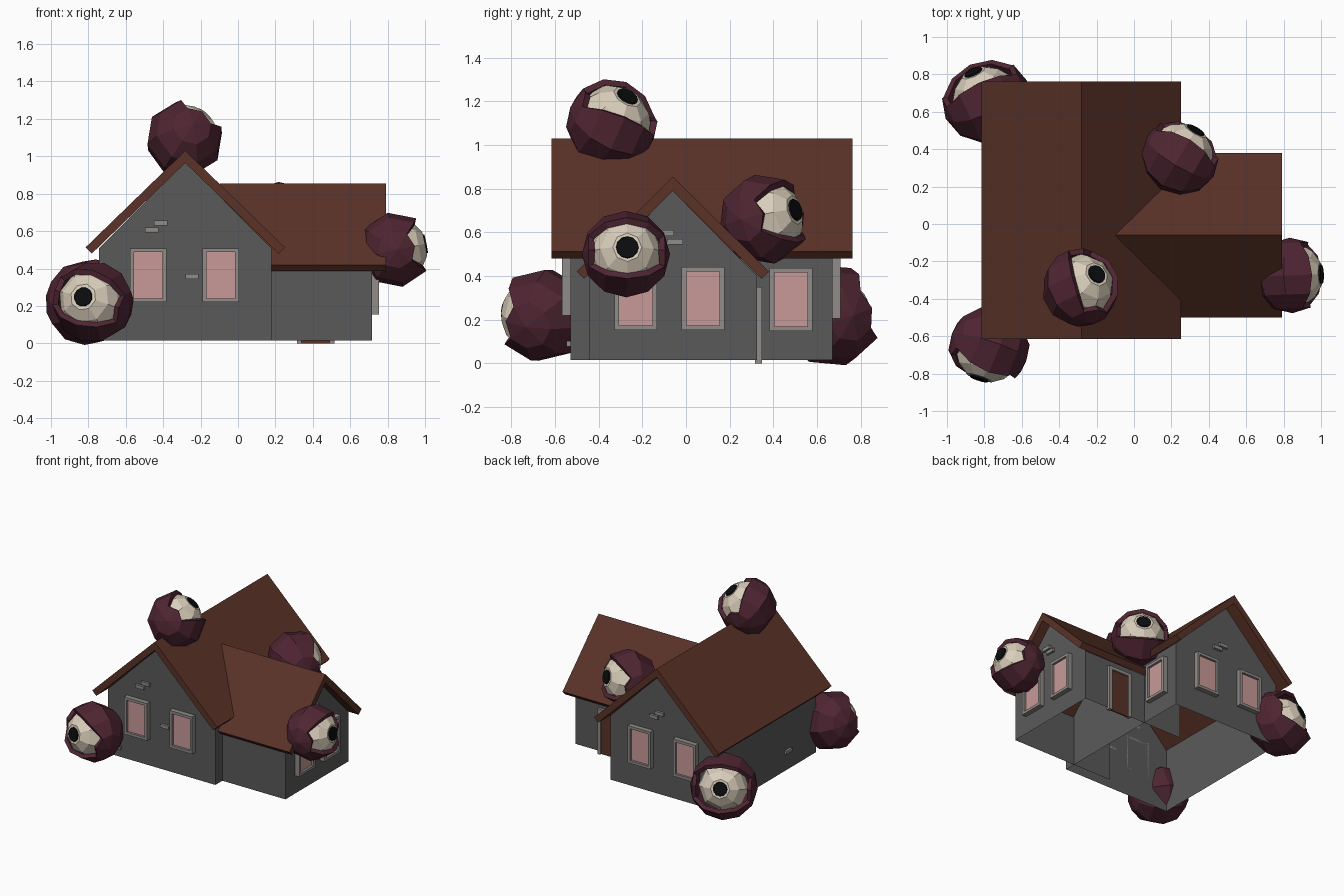
import bpy, bmesh, math
from mathutils import Vector, Matrix

if "Cube" in bpy.data.objects:
    bpy.data.objects.remove(bpy.data.objects["Cube"])


def material(name, r, g, b):
    def lin(c):
        c /= 255
        return c / 12.92 if c < 0.04 else ((c + 0.055) / 1.055) ** 2.4
    m = bpy.data.materials.new(name)
    m.diffuse_color = (lin(r), lin(g), lin(b), 1)
    m.use_nodes = True
    m.node_tree.nodes["Principled BSDF"].inputs["Base Color"].default_value = m.diffuse_color
    return m


WALL = material("grey wall", 90, 90, 90)
ROOF = material("brown roof", 90, 50, 39)
TRIM = material("stone trim", 144, 140, 136)
GLASS = material("pink glass", 200, 154, 152)
LID = material("dark purple lid", 79, 37, 50)
BALL = material("cream eyeball", 218, 206, 187)
BLACK = material("black pupil", 10, 12, 13)


def finish(name, bm, mat, recalc=True):
    if recalc:
        bmesh.ops.recalc_face_normals(bm, faces=bm.faces)
    me = bpy.data.meshes.new(name)
    bm.to_mesh(me)
    bm.free()
    me.materials.append(mat)
    ob = bpy.data.objects.new(name, me)
    bpy.context.collection.objects.link(ob)
    return ob


def prism(name, profile, axis, a, b, mat, open_bottom=False, open_start=False):
    """Extrude a (horizontal, z) profile along 'x' or 'y'; the last edge is the bottom."""
    bm = bmesh.new()
    place = (lambda h, z, t: (t, h, z)) if axis == 'x' else (lambda h, z, t: (h, t, z))
    rows = [[bm.verts.new(place(h, z, t)) for h, z in profile] for t in (a, b)]
    n = len(profile)
    if not open_start:
        bm.faces.new(rows[0])
    bm.faces.new(rows[1])
    # the two slope faces and the floor are left out of an open wall shell
    for i in ((0, 3) if open_bottom else range(n)):
        j = (i + 1) % n
        bm.faces.new((rows[0][i], rows[0][j], rows[1][j], rows[1][i]))
    return finish(name, bm, mat)


def gable_walls(name, axis, c, half, eave, peak, a, b, open_start=False):
    p = [(c - half, 0.015), (c - half, eave), (c, peak), (c + half, eave), (c + half, 0.015)]
    return prism(name, p, axis, a, b, WALL, True, open_start)


def gable_roof(name, axis, c, half, eave, ridge, a, b, t=0.047):
    ang = math.atan2(ridge - eave, half)
    s, k = t * math.sin(ang), t * math.cos(ang)
    p = [(c - half, eave), (c, ridge), (c + half, eave), (c + half - s, eave - k),
         (c, ridge - t / math.cos(ang)), (c - half + s, eave - k)]
    return prism(name, p, axis, a, b, ROOF)


# main house and side wing
gable_walls("main_walls", 'y', -0.282, 0.46, 0.51, 0.97, -0.53, 0.67)
gable_walls("wing_walls", 'x', -0.06, 0.385, 0.40, 0.79, -0.15, 0.717, True)
gable_roof("main_roof", 'y', -0.282, 0.533, 0.513, 1.03, -0.615, 0.763)
gable_roof("wing_roof", 'x', -0.06, 0.44, 0.42, 0.855, -0.095, 0.79)


# details on walls: boxes given as (u0, u1, z0, z1, d0, d1), d = distance out of the wall
def on_wall(name, normal, dist, boxes, mat):
    n = Vector(normal)
    u = Vector((0, 0, 1)).cross(n)
    bm = bmesh.new()
    for u0, u1, z0, z1, d0, d1 in boxes:
        made = bmesh.ops.create_cube(bm, size=1)["verts"]
        for v in made:
            p = u * (u0 if v.co.x < 0 else u1) + n * (dist + (d0 if v.co.y < 0 else d1))
            p.z = z0 if v.co.z < 0 else z1
            v.co = p
    return finish(name, bm, mat)


def window(name, normal, dist, u, z, w=0.195, h=0.288, f=0.021):
    l, r, b, t = u - w / 2, u + w / 2, z - h / 2, z + h / 2
    d = 0.037
    on_wall(name + "_frame", normal, dist, [
        (l, l + f, b, t, 0, d), (r - f, r, b, t, 0, d),
        (l + f, r - f, b, b + f, 0, d), (l + f, r - f, t - f, t, 0, d)], TRIM)
    on_wall(name + "_glass", normal, dist,
            [(l + f, r - f, b + f, t - f, 0.012, 0.02)], GLASS)


FRONT, BACK, RIGHT, LEFT = (0, -1, 0), (0, 1, 0), (1, 0, 0), (-1, 0, 0)
for i, x in enumerate((-0.48, -0.092)):
    window(f"front_window_{i}", FRONT, 0.53, x, 0.364)
    window(f"back_window_{i}", BACK, 0.67, -x, 0.35)
for i, y in enumerate((-0.23, 0.078)):
    window(f"wing_window_{i}", RIGHT, 0.717, y, 0.297)
window("inner_window", RIGHT, 0.178, 0.481, 0.292)


# loose stones: centre positions on each wall
def stones(name, normal, dist, spots):
    on_wall(name, normal, dist,
            [(u - 0.036, u + 0.036, z - 0.013, z + 0.013, 0, 0.018) for u, z in spots], TRIM)


stones("front_stones", FRONT, 0.53, [(-0.412, 0.643), (-0.46, 0.606), (-0.246, 0.357), (-0.66, 0.09)])
stones("back_stones", BACK, 0.67, [(0.25, 0.643), (0.2, 0.606), (0.66, 0.1)])
stones("wing_stones", RIGHT, 0.717, [(-0.09, 0.597), (-0.05, 0.557)])
stones("left_stones", LEFT, 0.742, [(0.18, 0.16)])

# door on the back of the wing
on_wall("door_frame", BACK, 0.325, [(-0.515, -0.49, 0, 0.35, -0.01, 0.022),
                                    (-0.34, -0.315, 0, 0.35, -0.01, 0.022),
                                    (-0.49, -0.34, 0.325, 0.35, -0.01, 0.022)], TRIM)
on_wall("door", BACK, 0.325, [(-0.49, -0.34, 0, 0.325, 0.0, 0.009)], ROOF)


# eyes: faceted lid shell with an opening, eyeball and pupil, looking along gaze
def eye(name, centre, gaze, lateral=None, r=0.21):
    g = Vector(gaze).normalized()
    side = Vector(lateral) if lateral else Vector((0, 0, 1)).cross(g)
    side = (side - g * side.dot(g)).normalized()
    up = g.cross(side)
    M = Matrix((side, up, g)).transposed().to_4x4()
    M.translation = centre

    # lid: sphere with its poles on the sideways axis, front faces removed
    bm = bmesh.new()
    bmesh.ops.create_uvsphere(bm, u_segments=8, v_segments=6, radius=r,
                              matrix=Matrix.Rotation(math.pi / 2, 4, 'Y'))
    front = []
    for f in bm.faces:
        c = f.calc_center_median()
        if abs(c.x) < r * 0.8 and c.z > 0 and abs(math.atan2(c.y, c.z)) < math.radians(45):
            front.append(f)
    bmesh.ops.delete(bm, geom=front, context='FACES')
    bm.transform(M)
    lid = finish(name + "_lid", bm, LID)
    sol = lid.modifiers.new("thickness", 'SOLIDIFY')
    sol.thickness = 0.03
    sol.offset = -1

    # eyeball with a flat front where the pupil sits
    br = r * 0.86
    bm = bmesh.new()
    bmesh.ops.create_uvsphere(bm, u_segments=8, v_segments=8, radius=br)
    flat = br * math.cos(math.pi / 8)
    for v in bm.verts:
        v.co.z = min(v.co.z, flat)
    bm.transform(M)
    finish(name + "_ball", bm, BALL)

    bm = bmesh.new()
    bmesh.ops.create_cone(bm, cap_ends=True, segments=12, radius1=0.052, radius2=0.05, depth=0.009,
                          matrix=Matrix.Translation((0, 0, flat + 0.004)))
    bm.transform(M)
    finish(name + "_pupil", bm, BLACK)


eye("ridge_eye", (-0.285, -0.34, 1.095), (0.5, 0.42, 0.74), (-0.24, 1, -0.4))
eye("wing_eye", (0.84, -0.275, 0.5), (1, 0.04, 0.2), r=0.202)
eye("valley_eye", (0.245, 0.36, 0.66), (0.5, 0.83, 0.25))
eye("back_corner_eye", (-0.79, 0.665, 0.22), (-0.4, 0.85, 0.3))
eye("front_corner_eye", (-0.775, -0.66, 0.22), (-0.3, -0.93, 0.16), (1, 0, -0.3), r=0.218)
